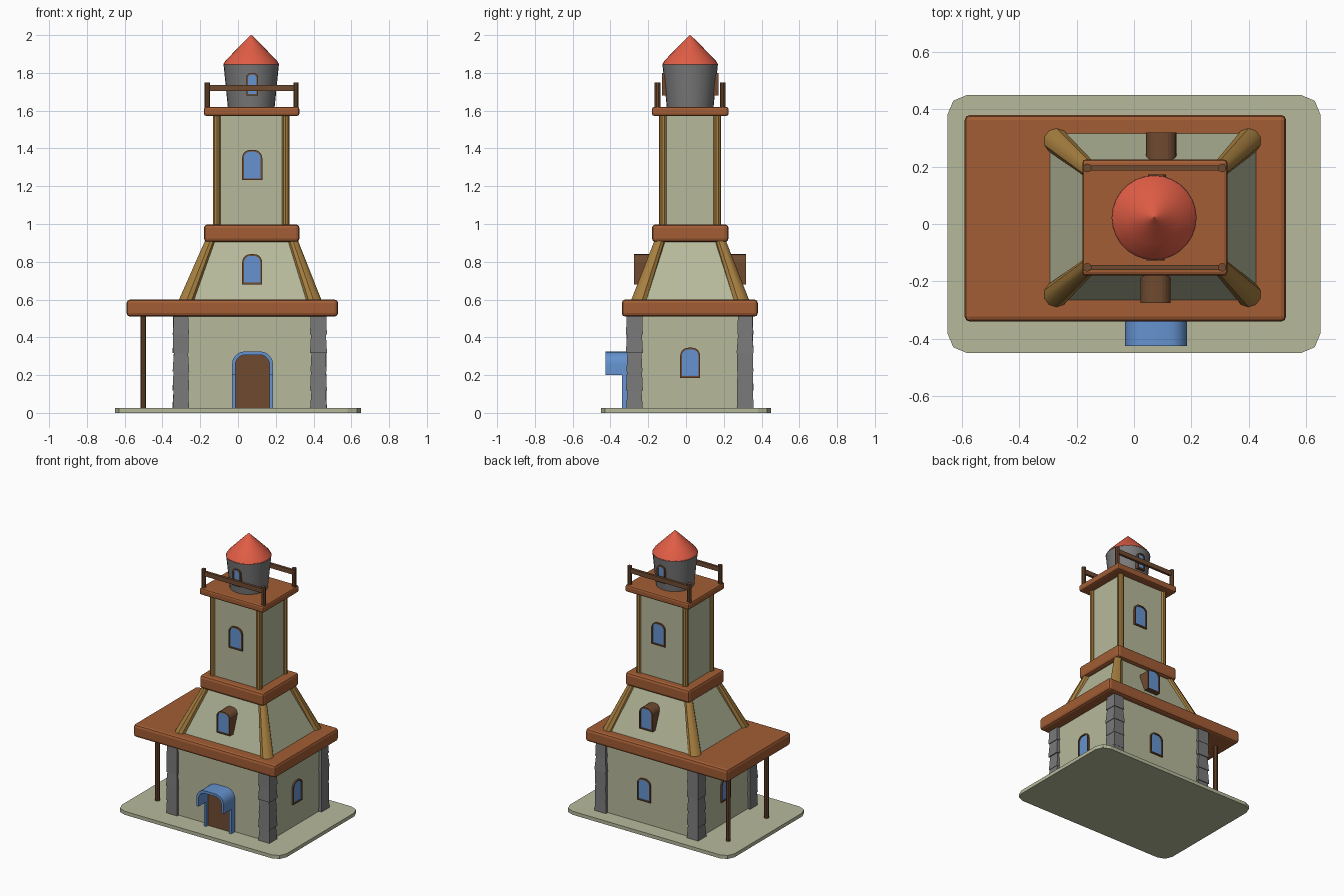
import bpy, bmesh, math, random
from mathutils import Vector

if "Cube" in bpy.data.objects:
    bpy.data.objects.remove(bpy.data.objects["Cube"])

random.seed(3)
CX, CY = 0.07, 0.022          # tower axis


def material(name, r, g, b):
    m = bpy.data.materials.new(name)
    m.diffuse_color = (r, g, b, 1)
    m.use_nodes = True
    m.node_tree.nodes["Principled BSDF"].inputs["Base Color"].default_value = m.diffuse_color
    return m


PLASTER = material("plaster", 0.47, 0.49, 0.33)
ROOF = material("roof_wood", 0.36, 0.11, 0.035)
DARK = material("dark_wood", 0.16, 0.07, 0.03)
BEAM = material("beam_wood", 0.38, 0.21, 0.05)
BLUE = material("blue", 0.13, 0.29, 0.62)
RED = material("red_roof", 0.75, 0.11, 0.06)
STONE = material("stone", 0.19, 0.19, 0.19)


def make(name, verts, faces, mat, smooth=False):
    me = bpy.data.meshes.new(name)
    me.from_pydata([tuple(v) for v in verts], [], faces)
    bm = bmesh.new()
    bm.from_mesh(me)
    bmesh.ops.recalc_face_normals(bm, faces=bm.faces)
    bm.to_mesh(me)
    bm.free()
    ob = bpy.data.objects.new(name, me)
    bpy.context.collection.objects.link(ob)
    me.materials.append(mat)
    if smooth:
        bpy.ops.object.select_all(action='DESELECT')
        bpy.context.view_layer.objects.active = ob
        ob.select_set(True)
        bpy.ops.object.shade_smooth_by_angle(angle=math.radians(35))
    return ob


def loft(name, rings, mat, smooth=False):
    """Join equal rings of points and cap both ends."""
    n = len(rings[0])
    verts = [p for ring in rings for p in ring]
    faces = [(k * n + i, k * n + (i + 1) % n, (k + 1) * n + (i + 1) % n, (k + 1) * n + i)
             for k in range(len(rings) - 1) for i in range(n)]
    faces += [tuple(range(n)), tuple(range(len(verts) - n, len(verts)))]
    return make(name, verts, faces, mat, smooth)


def rect(x0, x1, y0, y1, z):
    return [(x0, y0, z), (x1, y0, z), (x1, y1, z), (x0, y1, z)]


def box(name, x0, x1, y0, y1, z0, z1, mat, bevel=0):
    ob = loft(name, [rect(x0, x1, y0, y1, z0), rect(x0, x1, y0, y1, z1)], mat)
    if bevel:
        b = ob.modifiers.new("bevel", 'BEVEL')
        b.width, b.segments = bevel, 2
    return ob


def rod(name, a, b, r0, r1, mat, n=10, level=True):
    """Tapered round bar; ends stay horizontal when level."""
    a, b = Vector(a), Vector(b)
    if level:
        u, v = Vector((1, 0, 0)), Vector((0, 1, 0))
    else:
        u = (b - a).orthogonal().normalized()
        v = (b - a).normalized().cross(u)
    angs = [math.tau * (i + 0.5) / n for i in range(n)]
    return loft(name, [[p + (u * math.cos(t) + v * math.sin(t)) * r for t in angs]
                       for p, r in ((a, r0), (b, r1))], mat, True)


def lathe(name, profile, mat, n=28):
    return loft(name, [[(CX + r * math.cos(math.tau * i / n), CY + r * math.sin(math.tau * i / n), z)
                        for i in range(n)] for r, z in profile], mat, True)


def arch(w, z0, z1, r, seg=5):
    """Outline with a flat foot and rounded top corners."""
    pts = [(w / 2, z0)]
    for c, start in ((w / 2 - r, 0), (r - w / 2, 90)):
        for i in range(seg + 1):
            t = math.radians(start + 90 * i / seg)
            pts.append((c + r * math.cos(t), z1 - r + r * math.sin(t)))
    return pts + [(-w / 2, z0)]


def wall_prism(name, pts, pos, n, d0, d1, mat):
    """Extrude a (sideways, z) outline along the wall normal n from d0 to d1."""
    u = (-n[1], n[0])
    return loft(name, [[(pos[0] + s * u[0] + d * n[0], pos[1] + s * u[1] + d * n[1], z)
                        for s, z in pts] for d in (d0, d1)], mat, True)


def window(name, pos, n, w, z0, z1, depth=0.03):
    """Dark frame around a slightly sunken blue pane; pos is the front plane."""
    t, r = 0.009, w * 0.4
    outer = arch(w, z0, z1, r)
    inner = arch(w - 2 * t, z0 + t, z1 - t, r - t)
    k = len(outer)
    rings = [[], [], [], []]
    u = (-n[1], n[0])
    for ring, pts, d in zip(rings, (outer, outer, inner, inner), (-depth, 0, 0, -0.012)):
        ring += [(pos[0] + s * u[0] + d * n[0], pos[1] + s * u[1] + d * n[1], z) for s, z in pts]
    loft(name + "_frame", rings, DARK)
    wall_prism(name + "_pane", inner, pos, n, -0.02, -0.007, BLUE)


F, B, R, L = (0, -1), (0, 1), (1, 0), (-1, 0)

# ground slab with clipped corners
slab = []
for sx, sy, start in ((1, 1, 0), (-1, 1, 90), (-1, -1, 180), (1, -1, 270)):
    for i in range(3):
        t = math.radians(start + 45 * i)
        slab.append((sx * 0.58 + 0.07 * math.cos(t), sy * 0.38 + 0.07 * math.sin(t)))
loft("ground_slab", [[(x, y, z) for x, y in slab] for z in (0, 0.025)], PLASTER)

# ground floor, flared middle floor, upper shaft
X0, X1, Y0, Y1 = -0.325, 0.448, -0.298, 0.336
box("ground_floor_walls", X0, X1, Y0, Y1, 0.02, 0.53, PLASTER)
loft("middle_walls", [rect(-0.298, 0.43, -0.268, 0.32, 0.59),
                      rect(-0.14, 0.28, -0.142, 0.186, 0.93)], PLASTER)
box("upper_walls", CX - 0.188, CX + 0.188, CY - 0.15, CY + 0.15, 0.98, 1.58, PLASTER)

# roof slabs
box("porch_roof", -0.59, 0.53, -0.34, 0.38, 0.51, 0.60, ROOF, 0.018)
box("middle_collar", -0.18, 0.325, -0.18, 0.225, 0.905, 0.998, ROOF, 0.018)
box("top_platform", -0.18, 0.325, -0.18, 0.225, 1.572, 1.62, ROOF, 0.012)

# stacked corner stones, sloping and corner posts
for sx in (-1, 1):
    for sy in (-1, 1):
        tag = ("left" if sx < 0 else "right") + ("_front" if sy < 0 else "_back")
        x, y = 0.062 + sx * 0.364, 0.02 + sy * 0.293
        rings = []
        for k in range(5):
            za, zb = 0.02 + k * 0.099, 0.02 + (k + 1) * 0.099
            lo, hi = random.uniform(0.041, 0.046), random.uniform(0.037, 0.042)
            for h, z in ((lo, za), (hi, zb)):
                rings.append(rect(x - h, x + h, y - h, y + h, z))
        loft("corner_stones_" + tag, rings, STONE)
        rod("sloping_beam_" + tag, (0.064 + sx * 0.338, 0.022 + sy * 0.27, 0.59),
            (0.072 + sx * 0.216, CY + sy * 0.158, 0.92), 0.045, 0.028, BEAM)
        rod("corner_post_" + tag, (CX + sx * 0.182, CY + sy * 0.143, 0.98),
            (CX + sx * 0.182, CY + sy * 0.143, 1.58), 0.021, 0.021, BEAM)
        rod("rail_post_" + tag, (0.072 + sx * 0.235, CY + sy * 0.173, 1.61),
            (0.072 + sx * 0.235, CY + sy * 0.173, 1.75), 0.015, 0.015, DARK)

# handrails and porch posts
for tag, sy in (("front", -1), ("back", 1)):
    y = CY + sy * 0.173
    box("handrail_" + tag, -0.163, 0.307, y - 0.009, y + 0.009, 1.703, 1.735, DARK)
    y = 0.025 + sy * 0.215
    rod("porch_post_" + tag, (-0.502, y, 0.02), (-0.502, y, 0.52), 0.016, 0.016, DARK)

# lookout turret and its pointed roof
lathe("turret", [(0.123, 1.61), (0.147, 1.848)], STONE)
lathe("turret_roof", [(0.148, 1.845), (0.136, 1.865), (0.092, 1.91), (0.045, 1.958), (0.002, 2.0)], RED)

# windows
window("ground_window_right", (X1 + 0.01, 0.022), R, 0.105, 0.185, 0.345)
window("ground_window_left", (X0 - 0.01, 0.022), L, 0.105, 0.185, 0.345)
window("ground_window_back", (0.093, Y1 + 0.01), B, 0.105, 0.185, 0.345)
window("dormer_front", (0.075, -0.275), F, 0.105, 0.68, 0.84, 0.18)
window("dormer_back", (0.095, 0.318), B, 0.105, 0.68, 0.84, 0.18)
window("upper_window_front", (0.075, CY - 0.161), F, 0.107, 1.233, 1.392)
window("upper_window_back", (0.093, CY + 0.161), B, 0.107, 1.233, 1.392)
window("turret_window_front", (0.075, CY - 0.15), F, 0.062, 1.68, 1.80)
window("turret_window_back", (0.08, CY + 0.15), B, 0.062, 1.68, 1.80)

# front door, its blue surround and projecting hood
door_pos = (0.077, Y0)
wall_prism("door", arch(0.182, 0.02, 0.312, 0.055), door_pos, F, -0.01, 0.02, DARK)
for name, z0, d0, d1 in (("door_surround", 0.02, -0.01, 0.042), ("door_hood", 0.20, 0.042, 0.127)):
    outline = arch(0.216, z0, 0.325, 0.066) + arch(0.18, z0, 0.307, 0.05)[::-1]
    wall_prism(name, outline, door_pos, F, d0, d1, BLUE)
